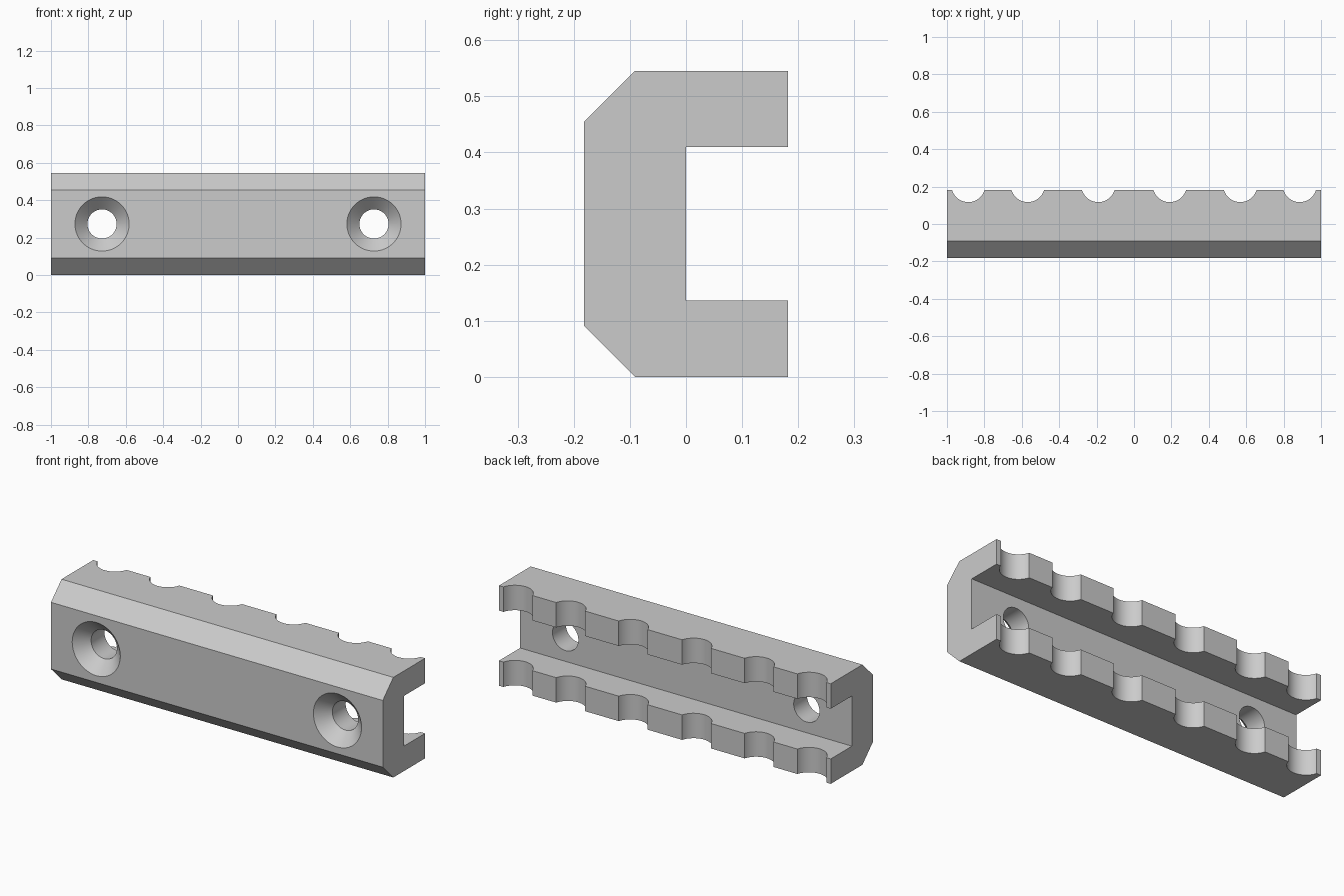
import bpy, bmesh, math
from mathutils import Matrix

cube = bpy.data.objects.get("Cube")
if cube:
    bpy.data.objects.remove(cube, do_unlink=True)

# Material
grey = bpy.data.materials.new("plain grey")
grey.use_nodes = True
colour = (0.6, 0.6, 0.6, 1)
grey.diffuse_color = colour
grey.node_tree.nodes["Principled BSDF"].inputs["Base Color"].default_value = colour


def make_object(name, bm):
    bmesh.ops.recalc_face_normals(bm, faces=bm.faces)
    mesh = bpy.data.meshes.new(name)
    bm.to_mesh(mesh)
    bm.free()
    mesh.materials.append(grey)
    obj = bpy.data.objects.new(name, mesh)
    bpy.context.collection.objects.link(obj)
    return obj


def add_turned(bm, rings, matrix, sides=64):
    """Closed turned solid from (height, radius) rings along local z."""
    loops = []
    for height, radius in rings:
        angles = [2 * math.pi * i / sides for i in range(sides)]
        loops.append([bm.verts.new(matrix @ Matrix.Translation(
            (radius * math.cos(a), radius * math.sin(a), height)).translation)
            for a in angles])
    for low, high in zip(loops, loops[1:]):
        for i in range(sides):
            j = (i + 1) % sides
            bm.faces.new((low[i], low[j], high[j], high[i]))
    bm.faces.new(loops[0][::-1])
    bm.faces.new(loops[-1])


# Channel bar: half profile in (y, z) mirrored about mid height, extruded along x
MID = 0.2727
half = [(-0.182, 0.091), (-0.091, 0), (0.182, 0), (0.182, 0.136), (0, 0.136)]
profile = half + [(y, 2 * MID - z) for y, z in reversed(half)]
bm = bmesh.new()
end = bm.faces.new([bm.verts.new((-1, y, z)) for y, z in profile])
extruded = bmesh.ops.extrude_face_region(bm, geom=[end])["geom"]
bmesh.ops.translate(bm, vec=(2, 0, 0),
                    verts=[v for v in extruded if isinstance(v, bmesh.types.BMVert)])
bar = make_object("channel_bar", bm)

# Countersunk screw holes, running front to back
holes = bmesh.new()
for side in (-1, 1):
    place = Matrix.Translation((side * 0.727, 0, MID)) @ Matrix.Rotation(-math.pi / 2, 4, "X")
    add_turned(holes, [(-0.202, 0.165), (-0.115, 0.078), (0.05, 0.078)], place)

# Round scallops across the back edges of both lips
scallops = bmesh.new()
for side in (-1, 1):
    for x in (0.191, 0.568, 0.886):
        add_turned(scallops, [(-0.1, 0.091), (0.65, 0.091)],
                   Matrix.Translation((side * x, 0.208, 0)))

# Cut the bar, then remove the cutters
cutters = [make_object("hole_cutter", holes), make_object("scallop_cutter", scallops)]
bpy.context.view_layer.objects.active = bar
bar.select_set(True)
for cutter in cutters:
    cutter.hide_render = True
    mod = bar.modifiers.new("cut", "BOOLEAN")
    mod.operation = "DIFFERENCE"
    mod.solver = "EXACT"
    mod.object = cutter
    bpy.ops.object.modifier_apply(modifier=mod.name)
    bpy.data.objects.remove(cutter, do_unlink=True)

bpy.ops.object.shade_smooth_by_angle(angle=math.radians(30))
